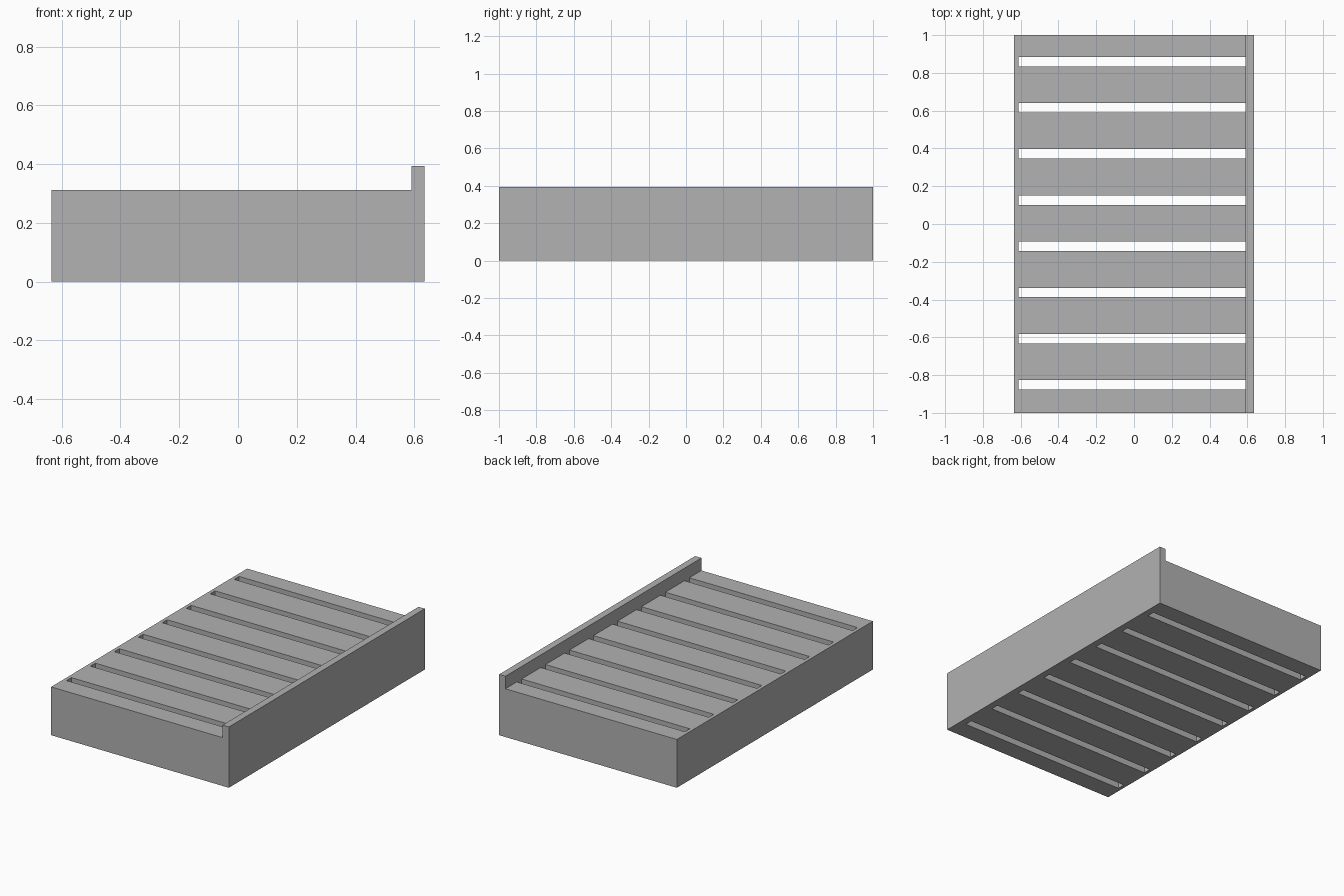
import bpy, bmesh

if "Cube" in bpy.data.objects:
    bpy.data.objects.remove(bpy.data.objects["Cube"])

# Main dimensions
HALF_X, HALF_Y = 0.635, 1.0
DECK_Z, RAIL_Z = 0.312, 0.393
SLOT_X0, RAIL_X = -0.612, 0.59
SLOT_W, PITCH, OFFSET = 0.05, 0.2445, 0.004

grey = bpy.data.materials.new("light grey")
grey.diffuse_color = (0.445, 0.445, 0.445, 1)
grey.use_nodes = True
grey.node_tree.nodes["Principled BSDF"].inputs["Base Color"].default_value = grey.diffuse_color

# Grid lines along each axis; every odd cell along y is a slot
xs = [-HALF_X, SLOT_X0, RAIL_X, HALF_X]
ys = [-HALF_Y]
for i in range(8):
    c = (i - 3.5) * PITCH + OFFSET
    ys += [c - SLOT_W / 2, c + SLOT_W / 2]
ys.append(HALF_Y)
zs = [0, DECK_Z, RAIL_Z]
axes = (xs, ys, zs)


def solid(i, j, k):
    """True where a cell belongs to the slotted deck or the raised side rail."""
    if not (0 <= i < len(xs) - 1 and 0 <= j < len(ys) - 1 and 0 <= k < len(zs) - 1):
        return False
    if k == 1:
        return i == 2
    return not (i == 1 and j % 2 == 1)


bm = bmesh.new()
verts = {}


def vert(key):
    if key not in verts:
        verts[key] = bm.verts.new([axes[a][key[a]] for a in range(3)])
    return verts[key]


# Outer skin: a face wherever a solid cell meets an empty one
for i in range(len(xs) - 1):
    for j in range(len(ys) - 1):
        for k in range(len(zs) - 1):
            if not solid(i, j, k):
                continue
            for a in range(3):
                for side in (0, 1):
                    n = [i, j, k]
                    n[a] += 1 if side else -1
                    if solid(*n):
                        continue
                    corners = []
                    for u, v in ((0, 0), (1, 0), (1, 1), (0, 1)):
                        p = [i, j, k]
                        p[a] += side
                        p[(a + 1) % 3] += u
                        p[(a + 2) % 3] += v
                        corners.append(vert(tuple(p)))
                    bm.faces.new(corners if side else corners[::-1])

mesh = bpy.data.meshes.new("slotted_deck")
bm.to_mesh(mesh)
bm.free()
mesh.materials.append(grey)
deck = bpy.data.objects.new("slotted_deck_with_rail", mesh)
bpy.context.collection.objects.link(deck)
